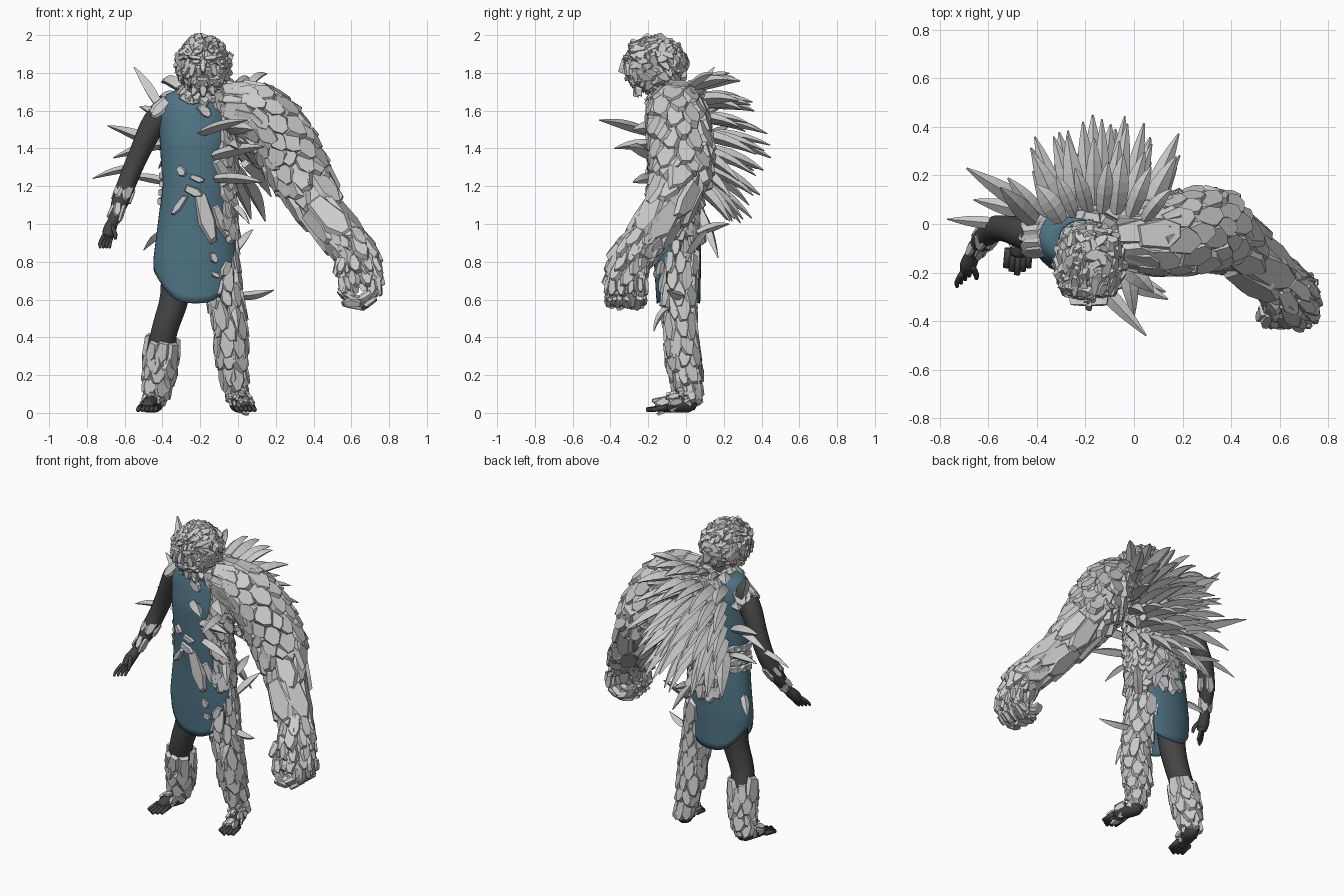
import bpy, bmesh, math, random
from mathutils import Vector
random.seed(4)
R = random.uniform
V = lambda *a: Vector(a)

def material(name, col):
    m = bpy.data.materials.new(name)
    m.diffuse_color = (*col, 1)
    return m
CLOTH = material("cloth", (0.08, 0.18, 0.24))
DARK = material("dark_skin", (0.06, 0.06, 0.06))

def finish(bm, name, mat=None, smooth=False):
    bmesh.ops.recalc_face_normals(bm, faces=bm.faces)
    me = bpy.data.meshes.new(name)
    bm.to_mesh(me)
    bm.free()
    ob = bpy.data.objects.new(name, me)
    bpy.context.collection.objects.link(ob)
    if mat:
        me.materials.append(mat)
    for p in me.polygons:
        p.use_smooth = smooth
    return ob

# Smooth path through (x, y, z, radius) points, with a carried frame
def frames(pts, per):
    P = [Vector(p) for p in pts]
    P = [2 * P[0] - P[1]] + P + [2 * P[-1] - P[-2]]
    S = []
    for i in range(1, len(P) - 2):
        a, b, c, d = P[i - 1:i + 3]
        for k in range(per):
            t = k / per
            S.append(0.5 * (2 * b + (c - a) * t + (2 * a - 5 * b + 4 * c - d) * t * t + (3 * b - a - 3 * c + d) * t ** 3))
    S.append(P[-2])
    u, out = None, []
    for i, s in enumerate(S):
        d = (S[min(i + 1, len(S) - 1)].to_3d() - S[max(i - 1, 0)].to_3d()).normalized()
        u = d.orthogonal() if u is None else u - d * u.dot(d)
        u = u.normalized()
        out.append((s.to_3d(), d, u, d.cross(u), s.w))
    return out

def skin_rings(bm, rings, caps=True):
    n = len(rings[0])
    for a, b in zip(rings, rings[1:]):
        for i in range(n):
            bm.faces.new((a[i], a[(i + 1) % n], b[(i + 1) % n], b[i]))
    if caps:
        bm.faces.new(rings[0])
        bm.faces.new(rings[-1])

def tube(bm, pts, sides=12, per=4, scale=1.0):
    rings = []
    for p, d, u, v, r in frames(pts, per):
        an = [2 * math.pi * i / sides for i in range(sides)]
        rings.append([bm.verts.new(p + (u * math.cos(a) + v * math.sin(a)) * r * scale) for a in an])
    skin_rings(bm, rings)

# Faceted armour plate centred on c, running along d, facing n
def shard(bm, c, d, n, L, W, T, tilt=0.15):
    c, n = Vector(c), Vector(n).normalized()
    d = Vector(d)
    d = ((d - n * d.dot(n)).normalized() + n * tilt).normalized()
    n = (n - d * n.dot(d)).normalized()
    s = d.cross(n)
    shape = [(-.5, -.36), (-.5, .36), (.15, .5), (.5, .2), (.5, -.2), (.15, -.5)]
    shape = [(x * L * R(.85, 1.12), y * W * R(.8, 1.15)) for x, y in shape]
    lo = [bm.verts.new(c + d * x + s * y - n * T * .5) for x, y in shape]
    hi = [bm.verts.new(c + d * x * .85 + s * y * .75 + n * T * .5) for x, y in shape]
    skin_rings(bm, [lo, hi])

# Curved four-sided leaf-shaped spike from a to b
def horn(bm, a, b, w, bend=(0, 0, .05)):
    a, b, bend = Vector(a), Vector(b), Vector(bend)
    rings = []
    for i in range(7):
        t = i / 6
        p = a.lerp(b, t) + bend * 4 * t * (1 - t)
        d = (b - a + bend * 4 * (1 - 2 * t)).normalized()
        s = d.cross(V(0, 0, 1)).normalized()
        k = w * (.7, .9, 1, .95, .75, .45, .1)[i] * .5
        rings.append([bm.verts.new(p + q) for q in (s * k, s.cross(d) * k * .8, -s * k, -s.cross(d) * k * .8)])
    skin_rings(bm, rings)

# Overlapping rows of plates around a path
def cover(bm, pts, per, cols, L, W, T, tilt=.15):
    for j, (p, d, u, v, r) in enumerate(frames(pts, per)):
        for i in range(cols):
            a = 2 * math.pi * (i + .5 * (j % 2) + R(-.2, .2)) / cols
            n = u * math.cos(a) + v * math.sin(a)
            k = R(.8, 1.25)
            shard(bm, p + d * R(-.1, .1) * L + n * r, d + n.cross(d) * R(-.2, .2), n, L * k, W * k, T, tilt * R(.5, 1.4))

# Tunic: elliptical profile (z, centre x, centre y, half width, half depth)
PROF = [(1.72, -.21, -.06, .10, .08), (1.68, -.22, -.06, .17, .11), (1.60, -.225, -.06, .195, .135),
        (1.45, -.22, -.07, .195, .145), (1.2, -.215, -.065, .185, .135), (1.0, -.22, -.05, .205, .13),
        (.8, -.225, -.045, .225, .125), (.57, -.225, -.04, .205, .115)]
def surf(a, z):
    z = max(.57, min(1.72, z))
    for p, q in zip(PROF, PROF[1:]):
        if z >= q[0]:
            t = (p[0] - z) / (p[0] - q[0])
            cx, cy, rx, ry = [m + (n - m) * t for m, n in zip(p[1:], q[1:])]
            n = V(math.cos(a) / rx, math.sin(a) / ry, 0).normalized()
            return V(cx + rx * math.cos(a), cy + ry * math.sin(a), z), n
bm = bmesh.new()
rings = []
for i in range(29):
    ring = []
    for k in range(40):
        a = 2 * math.pi * k / 40
        hem = .58 + .17 * abs(math.cos(a)) ** 3
        ring.append(bm.verts.new(surf(a, 1.72 + (hem - 1.72) * i / 28)[0]))
    rings.append(ring)
skin_rings(bm, rings, False)
finish(bm, "tunic", CLOTH, True).modifiers.new("thickness", "SOLIDIFY").thickness = .008

# Bare limbs: slim arm and hand, neck, legs and feet
LEG_A = [(-.32, -.04, .85, .095), (-.335, -.04, .62, .08), (-.385, -.04, .45, .072), (-.415, -.01, .3, .07), (-.44, .02, .1, .045), (-.44, .02, .04, .04)]
LEG_B = [(-.11, -.04, .85, .095), (-.07, -.04, .62, .085), (-.04, -.03, .45, .075), (-.035, -.01, .3, .07), (-.01, .02, .1, .045), (0, .02, .04, .04)]
ARM = [(-.36, -.05, 1.60, .07), (-.44, -.04, 1.54, .068), (-.52, -.02, 1.38, .056), (-.575, -.02, 1.25, .052),
       (-.62, -.06, 1.13, .048), (-.655, -.11, 1.03, .03), (-.68, -.16, .97, .035), (-.69, -.19, .93, .028)]
bm = bmesh.new()
tube(bm, ARM)
for j in range(4):
    o = V(-.02 + .014 * j, -.012 + .012 * j, 0)
    tube(bm, [(*(V(-.69, -.19, .94) + o), .012), (*(V(-.705, -.225, .90) + o * 1.2), .011), (*(V(-.705, -.245, .875) + o * 1.2), .007)], 6, 3)
tube(bm, [(-.67, -.17, .99, .014), (-.65, -.21, .95, .012), (-.65, -.225, .92, .008)], 6, 3)
finish(bm, "slim_arm", DARK, True)
bm = bmesh.new()
tube(bm, [(-.21, -.05, 1.6, .08), (-.2, -.1, 1.7, .075), (-.19, -.16, 1.8, .08)])
finish(bm, "neck", DARK, True)
for name, leg, side in (("slim_leg", LEG_A, -1), ("plated_leg", LEG_B, 1)):
    bm = bmesh.new()
    tube(bm, leg)
    x = leg[-1][0]
    tube(bm, [(x - side * .01, .05, .045, .03), (x, .01, .05, .048), (x + side * .03, -.08, .042, .04), (x + side * .04, -.13, .03, .03)])
    for j in range(5):
        o = (j - 2) * .021
        tube(bm, [(x + side * .035 + o, -.10, .03, .017), (x + side * .042 + o * 1.1, -.21 + abs(o) * .7, .016, .013)], 6, 2)
    finish(bm, name, DARK, True)

# Shin and ankle plates
bm = bmesh.new()
cover(bm, [(-.405, -.02, .32, .082), (-.415, -.005, .22, .076), (-.435, .01, .11, .05)], 2, 7, .14, .08, .025, .06)
cover(bm, [(-.44, .0, .085, .05), (-.46, -.07, .06, .042)], 1, 6, .06, .04, .015)
finish(bm, "slim_leg_plates")
bm = bmesh.new()
cover(bm, [(-.09, -.03, .78, .09), (-.07, -.04, .62, .085), (-.04, -.03, .46, .075), (-.035, -.01, .3, .073), (-.01, .02, .12, .045)], 2, 8, .15, .08, .025, .08)
cover(bm, [(0, 0, .085, .05), (.025, -.07, .06, .045), (.035, -.13, .04, .035)], 1, 7, .07, .04, .015)
horn(bm, (0, -.02, .62), (.19, -.1, .65), .06, (0, 0, -.01))
horn(bm, (-.02, -.06, .57), (0, -.17, .43), .05, (0, -.02, .02))
finish(bm, "plated_leg_plates")

# Slim arm plates
bm = bmesh.new()
cover(bm, [(-.605, -.045, 1.16, .047), (-.645, -.10, 1.06, .033)], 1, 5, .10, .055, .012, .05)
for i in range(5):
    a = -1.2 + i * .6
    shard(bm, (-.40 - .03 * math.cos(a), -.05 + .075 * math.sin(a), 1.60 + .03 * math.cos(a)), (-.6, 0, -.8), (-.5, math.sin(a), .6), .12, .08, .015, 0)
finish(bm, "slim_arm_plates")

# Huge plated arm: overlapping upper scales, long slab forearm
BIG = [(-.02, -.05, 1.62, .115), (.12, -.05, 1.57, .145), (.24, -.03, 1.43, .15), (.325, -.025, 1.27, .14),
       (.40, -.07, 1.14, .125), (.50, -.165, .99, .105), (.59, -.23, .88, .088)]
PALM = [(.585, -.22, .9, .09), (.635, -.29, .82, .10), (.665, -.33, .71, .085)]
bm = bmesh.new()
tube(bm, BIG, 9, 3, .96)
cover(bm, BIG[:4], 3, 9, .16, .12, .04, .2)
cover(bm, BIG[3:], 1, 7, .27, .13, .025, .0)
finish(bm, "huge_arm")
bm = bmesh.new()
tube(bm, PALM, 8, 3, .95)
cover(bm, PALM, 2, 8, .13, .07, .03)
for j in range(4):
    y = -.385 + .05 * j
    f = [(.675, y, .76, .03), (.72, y - .005, .67, .03), (.68, y - .01, .60, .028), (.61, y - .01, .59, .026), (.575, y - .01, .63, .02)]
    tube(bm, f, 6, 3)
    cover(bm, f, 1, 4, .09, .045, .018, .05)
f = [(.57, -.31, .85, .035), (.55, -.37, .77, .032), (.565, -.39, .68, .022)]
tube(bm, f, 6, 3)
cover(bm, f, 1, 5, .09, .045, .018)
finish(bm, "huge_hand")

# Torso plates: right flank, right back, left waist ribs
bm = bmesh.new()
for i in range(12):
    z = 1.66 - i * .062
    for k in range(11):
        p, n = surf(math.radians(-35 + 14 * k + R(-5, 5)), z + R(-.02, .02))
        shard(bm, p, V(R(-.4, .4), R(-.4, .4), -1), n, R(.10, .17), R(.06, .10), .03, R(.05, .35))
for i in range(8):
    p, n = surf(math.radians(R(-25, 40)), .92 - i * .03)
    shard(bm, p, V(R(-.3, .3), 0, -1), n, .13, .06, .02, .2)
for i in range(4):
    for a in (125, 150, 172):
        p, n = surf(math.radians(a), 1.12 + .045 * i)
        shard(bm, p, n.cross(V(0, 0, 1)), n, .12, .05, .02, .05)
# Front fragments: (x, z, length, width, slant)
for x, z, L, W, s in ((-.17, 1.05, .29, .10, .3), (-.31, 1.28, .06, .05, 1), (-.32, 1.10, .14, .04, -.8), (-.24, 1.17, .10, .05, 2),
                      (-.09, 1.02, .2, .06, .5), (-.13, .82, .06, .04, .4), (-.07, .76, .09, .05, -.5), (-.12, .73, .05, .03, 2),
                      (-.17, 1.6, .08, .06, 1), (-.27, 1.66, .09, .05, 2), (-.08, 1.64, .13, .08, .3), (-.07, 1.28, .14, .07, 1), (-.22, 1.24, .08, .04, 3)):
    p, n = surf(-math.acos((x + .22) / .21), z)
    shard(bm, p + n * .006, (s, 0, -1), n, L, W, .025, .03)
finish(bm, "torso_plates")

# Collar of shards round the neck and over the right shoulder
bm = bmesh.new()
for i in range(18):
    a = 2 * math.pi * i / 18
    n = V(math.cos(a), math.sin(a), .7)
    shard(bm, (-.2 + .10 * math.cos(a), -.08 + .10 * math.sin(a), 1.69 + R(-.02, .02)), (math.cos(a), math.sin(a), -.6), n, .11, .06, .025, .15)
for i in range(9):
    shard(bm, (R(-.08, .08), R(-.13, .07), 1.70 + R(-.03, .02)), (1, R(-.4, .4), -.3), (.2, 0, 1), .16, .09, .03, .15)
finish(bm, "collar_plates")

# Back mane of drooping blade spikes
bm = bmesh.new()
REACH = (.28, .37, .41, .44, .41, .37, .32)
for i in range(7):
    m = 7 - i % 2
    for k in range(m):
        u = -1 + 2 * (k + .5) / m
        z = 1.72 - .08 * i
        tip = V(-.12 + .34 * u + R(-.03, .03), REACH[i] - .14 * u * u + R(-.04, .03), z + .04 - .045 * i + R(-.04, .04))
        horn(bm, (-.13 + .2 * u, .05 - .05 * u * u, z), tip, R(.06, .09), (0, .01, .02))
finish(bm, "back_spikes")

# Side, chest and skirt spikes: base, tip, width
bm = bmesh.new()
for a, b, w in (((-.40, 0, 1.60), (-.55, .15, 1.83), .08), ((-.38, .04, 1.40), (-.69, .23, 1.52), .08),
                ((-.40, .04, 1.42), (-.66, .10, 1.35), .07), ((-.54, .0, 1.30), (-.77, .02, 1.24), .05),
                ((-.37, .03, 1.22), (-.59, .10, 1.25), .06), ((-.38, .03, 1.55), (-.52, .19, 1.62), .07),
                ((-.20, -.19, 1.48), (.05, -.46, 1.55), .07), ((-.13, -.19, 1.36), (.14, -.31, 1.41), .08),
                ((-.12, -.18, 1.24), (.13, -.28, 1.22), .07), ((-.03, -.16, 1.42), (0, -.38, 1.40), .07),
                ((-.05, -.15, 1.5), (.08, -.28, 1.5), .09), ((-.41, -.02, .95), (-.5, .07, .86), .05),
                ((-.06, .06, .95), (-.08, .23, 1.0), .06), ((-.02, .02, .85), (.08, .12, .97), .06),
                ((-.15, .07, 1.08), (-.02, .17, .82), .07), ((-.02, -.1, 1.1), (.06, -.2, 1.0), .05)):
    horn(bm, a, b, w, (0, 0, .01))
finish(bm, "loose_spikes")

# Head: ellipsoid core under a ragged shell of small plates
C, RAD = V(-.185, -.165, 1.845), V(.125, .155, .13)
bm = bmesh.new()
bmesh.ops.create_icosphere(bm, subdivisions=3, radius=1)
for v in bm.verts:
    v.co = C + v.co * RAD
finish(bm, "head_core")
bm = bmesh.new()
N = 190
for i in range(N):
    z = 1 - 2 * (i + .5) / N
    r, a = math.sqrt(1 - z * z), i * 2.39996
    n = V(r * math.cos(a), r * math.sin(a), z)
    face = n.y < -.75
    d = V(R(-1, 1), .3 + R(-.8, .8), R(-1, .4))
    k = .6 if face else R(.85, 1.35)
    shard(bm, C + n * RAD * (.98 if face else R(.98, 1.07)), d, n, .08 * k, .045 * k, .03, .05 if face else R(.1, .5))
# Mane ring round the face, brows, nose, cheeks and beard
for i in range(18):
    a = 2 * math.pi * i / 18
    n = V(math.cos(a), -.5, math.sin(a))
    shard(bm, C + V(.115 * math.cos(a), -.09, .12 * math.sin(a)), V(0, -1, R(-.6, .4)), n, .10, .04, .02, .1)
for s in (-1, 1):
    shard(bm, C + V(s * .045, -.155, .035), (s, 0, .2), (0, -1, .3), .075, .03, .03, 0)
    shard(bm, C + V(s * .055, -.145, -.03), (s * .3, 0, -1), (s * .4, -1, 0), .07, .045, .025, 0)
    shard(bm, C + V(s * .04, -.09, -.12), (s * .2, .3, -1), (s * .3, -1, 0), .10, .04, .03, 0)
shard(bm, C + V(0, -.165, -.01), (0, 0, -1), (0, -1, .1), .08, .035, .04, .2)
shard(bm, C + V(0, -.145, -.075), (1, 0, 0), (0, -1, -.2), .07, .025, .03, 0)
shard(bm, C + V(0, -.10, -.125), (0, .3, -1), (0, -1, 0), .10, .05, .03, 0)
finish(bm, "head_plates")
